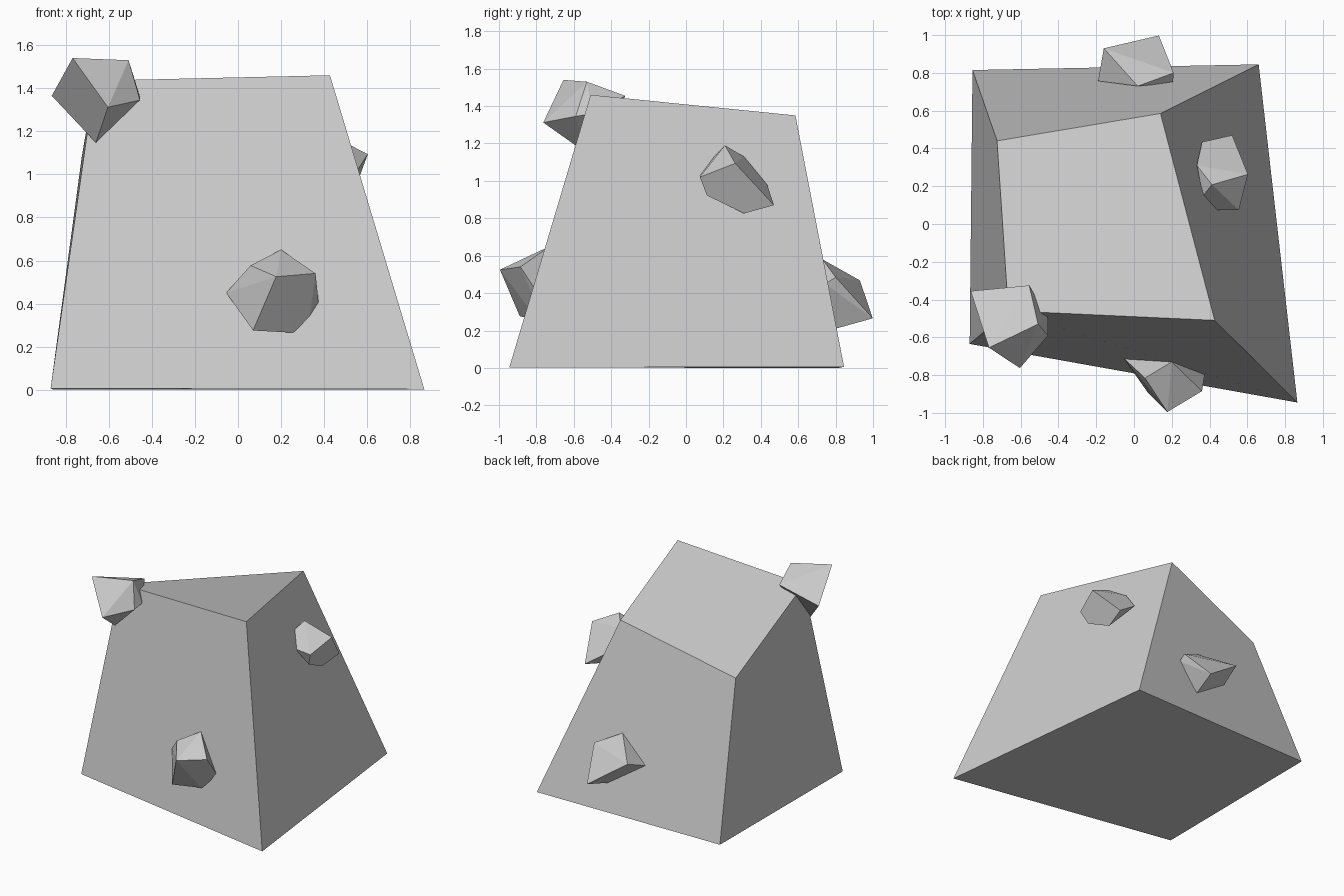
import bpy, bmesh
from mathutils import Vector

if "Cube" in bpy.data.objects:
    bpy.data.objects.remove(bpy.data.objects["Cube"])


def finish(name, bm):
    bmesh.ops.recalc_face_normals(bm, faces=bm.faces[:])
    me = bpy.data.meshes.new(name)
    bm.to_mesh(me)
    bm.free()
    ob = bpy.data.objects.new(name, me)
    bpy.context.collection.objects.link(ob)
    return ob


def block(name, bottom, top):
    """Six-sided block between two rings of corners, quads folding outward."""
    bm = bmesh.new()
    b = [bm.verts.new(p) for p in bottom]
    t = [bm.verts.new(p) for p in top]
    bm.faces.new(b[::-1])
    bm.faces.new(t)
    for i in range(4):
        j = (i + 1) % 4
        bm.faces.new((b[j], t[j], t[i], b[i]))
    return finish(name, bm)


def shard(name, pts, sink=0.15):
    """Convex chip, rooted in the boulder by a point buried level with it."""
    bm = bmesh.new()
    c = sum((Vector(p) for p in pts), Vector()) / len(pts)
    root = c.lerp(Vector((0, 0, c.z)), sink)
    for p in pts + [root]:
        bm.verts.new(p)
    bmesh.ops.convex_hull(bm, input=bm.verts[:])
    loose = [v for v in bm.verts if not v.link_faces]
    bmesh.ops.delete(bm, geom=loose, context='VERTS')
    bmesh.ops.dissolve_limit(bm, angle_limit=0.1, verts=bm.verts[:], edges=bm.edges[:])
    return finish(name, bm)


# main tapered boulder
block("boulder",
      [(-.87, -.635, .006), (.865, -.945, .002), (.66, .845, .006), (-.855, .815, .0)],
      [(-.665, -.46, 1.435), (.427, -.51, 1.46), (.14, .585, 1.35), (-.725, .44, 1.085)])

# chip on the upper front left corner
shard("corner_shard", [
    (-.865, -.355, 1.365), (-.555, -.325, 1.455), (-.508, -.53, 1.53),
    (-.768, -.655, 1.54), (-.604, -.763, 1.312), (-.66, -.53, 1.147),
    (-.455, -.59, 1.345), (-.455, -.5, 1.36)])

# chip low on the front
shard("front_shard", [
    (.058, -.815, .577), (.2, -.73, .65), (.36, -.885, .54), (.177, -.995, .525),
    (.07, -.888, .275), (-.055, -.71, .45), (.375, -.79, .395),
    (.255, -.80, .265), (.33, -.79, .32)], 0.12)

# chip on the right side
shard("right_shard", [
    (.413, .208, 1.19), (.603, .263, 1.094), (.52, .47, .87), (.555, .074, 1.02),
    (.488, .31, .826), (.515, .112, .922), (.36, .434, .98),
    (.333, .31, 1.13), (.365, .15, 1.13), (.43, .075, 1.03)])

# chip low on the back
shard("back_shard", [
    (.02, .73, .58), (.21, .80, .485), (.132, .998, .265),
    (-.16, .93, .468), (-.19, .757, .4), (.095, .80, .21), (.206, .746, .45)], 0.1)
